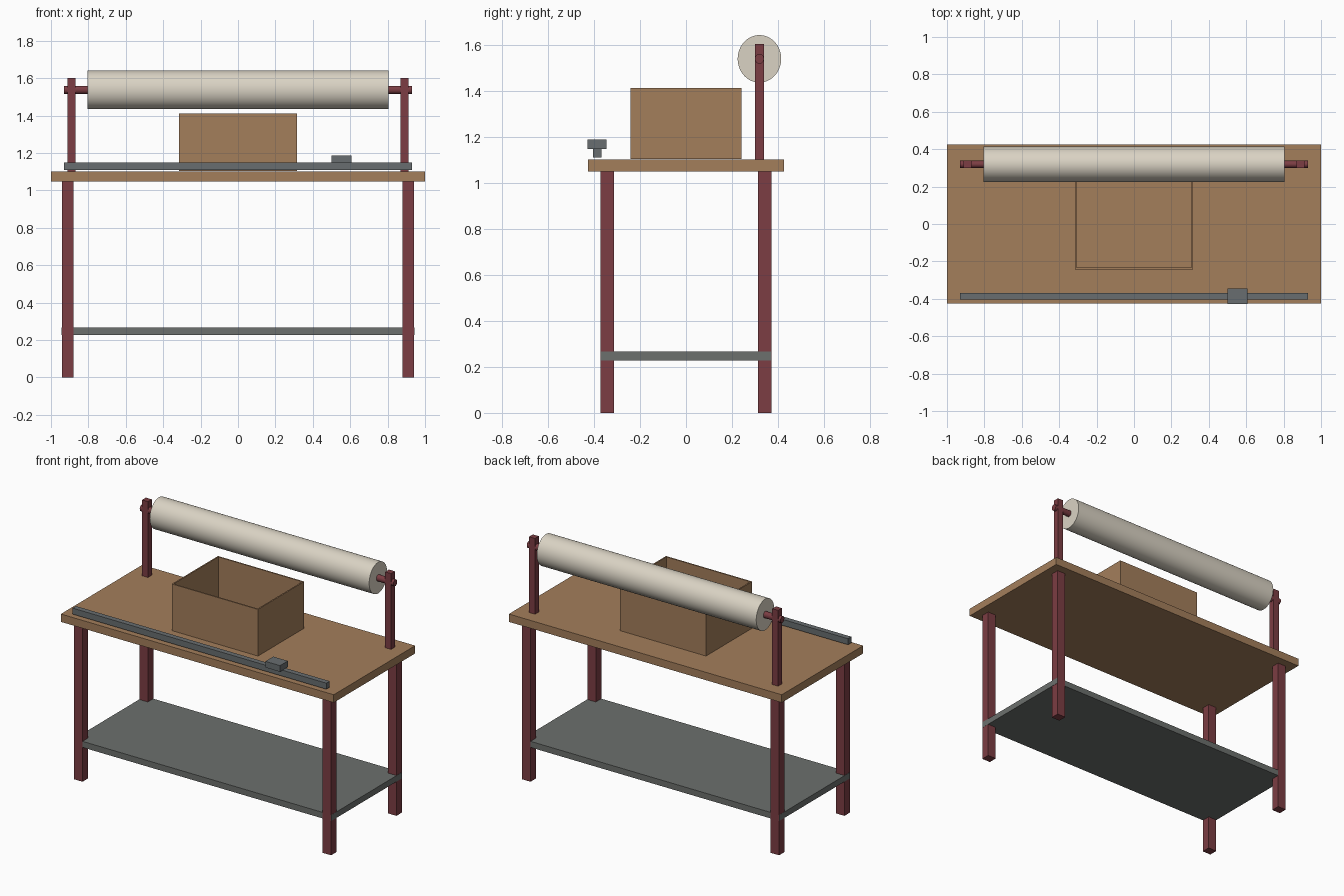
import bpy
import bmesh
from math import radians
from mathutils import Matrix, Vector

cube = bpy.data.objects.get("Cube")
if cube:
    bpy.data.objects.remove(cube, do_unlink=True)


def material(name, colour):
    mat = bpy.data.materials.new(name)
    mat.use_nodes = True
    mat.diffuse_color = (*colour, 1)
    bsdf = next(n for n in mat.node_tree.nodes if n.type == 'BSDF_PRINCIPLED')
    bsdf.inputs["Base Color"].default_value = (*colour, 1)
    return mat


wood = material("warm brown", (0.37, 0.21, 0.105))
red = material("dark red", (0.2, 0.047, 0.056))
grey = material("shelf grey", (0.15, 0.16, 0.153))
steel = material("rail grey", (0.14, 0.155, 0.16))
cream = material("paper cream", (0.7, 0.65, 0.55))


def add_object(name, bm, mat):
    mesh = bpy.data.meshes.new(name)
    bm.to_mesh(mesh)
    bm.free()
    mesh.materials.append(mat)
    obj = bpy.data.objects.new(name, mesh)
    bpy.context.collection.objects.link(obj)
    return obj


def block_mesh(low, high):
    low, high = Vector(low), Vector(high)
    bm = bmesh.new()
    bmesh.ops.create_cube(bm, size=1, matrix=Matrix.Translation((low + high) / 2)
                          @ Matrix.Diagonal((*(high - low), 1)))
    return bm


def block(name, low, high, mat):
    return add_object(name, block_mesh(low, high), mat)


def bar(name, length, radius_y, radius_z, sides, mat):
    """Round bar lying along x, on the roll axis."""
    bm = bmesh.new()
    bmesh.ops.create_cone(bm, cap_ends=True, segments=sides, radius1=1, radius2=1, depth=1,
                          matrix=Matrix.Translation((0, 0.319, 1.538))
                          @ Matrix.Diagonal((length, radius_y, radius_z, 1))
                          @ Matrix.Rotation(radians(90), 4, 'Y'))
    obj = add_object(name, bm, mat)
    bpy.ops.object.select_all(action='DESELECT')
    obj.select_set(True)
    bpy.context.view_layer.objects.active = obj
    bpy.ops.object.shade_smooth_by_angle(angle=radians(35))
    return obj


# Table top, shelf and legs
block("table_top", (-1, -0.426, 1.048), (1, 0.426, 1.1), wood)
block("lower_shelf", (-0.943, -0.37, 0.227), (0.943, 0.37, 0.267), grey)
for side, sx in (("left", 1), ("right", -1)):
    for end, sy in (("front", -1), ("back", 1)):
        x, y = sx * 0.911, sy * 0.342
        block(f"{end}_{side}_leg", (x - 0.031, y - 0.029, 0), (x + 0.031, y + 0.029, 1.048), red)
    # Upright holding the roll
    x = sx * 0.891
    block(f"{side}_roll_post", (x - 0.0215, 0.299, 1.1), (x + 0.0215, 0.339, 1.602), red)

# Paper roll and its spindle
bar("spindle", 1.86, 0.0195, 0.0215, 24, red)
bar("paper_roll", 1.608, 0.0945, 0.103, 64, cream)

# Open box: inset the top face and sink it to leave thin walls
bm = block_mesh((-0.316, -0.242, 1.103), (0.316, 0.242, 1.412))
top = max(bm.faces, key=lambda f: f.calc_center_median().z)
bmesh.ops.inset_region(bm, faces=[top], thickness=0.0125)
inner = bmesh.ops.extrude_discrete_faces(bm, faces=[top])["faces"][0]
bmesh.ops.translate(bm, verts=inner.verts, vec=(0, 0, -0.297))
bmesh.ops.recalc_face_normals(bm, faces=bm.faces)
add_object("open_box", bm, wood)

# Cutter rail and its slider
block("cutter_rail", (-0.93, -0.403, 1.109), (0.93, -0.368, 1.149), steel)
block("cutter_slider", (0.5, -0.427, 1.147), (0.607, -0.345, 1.188), steel)
